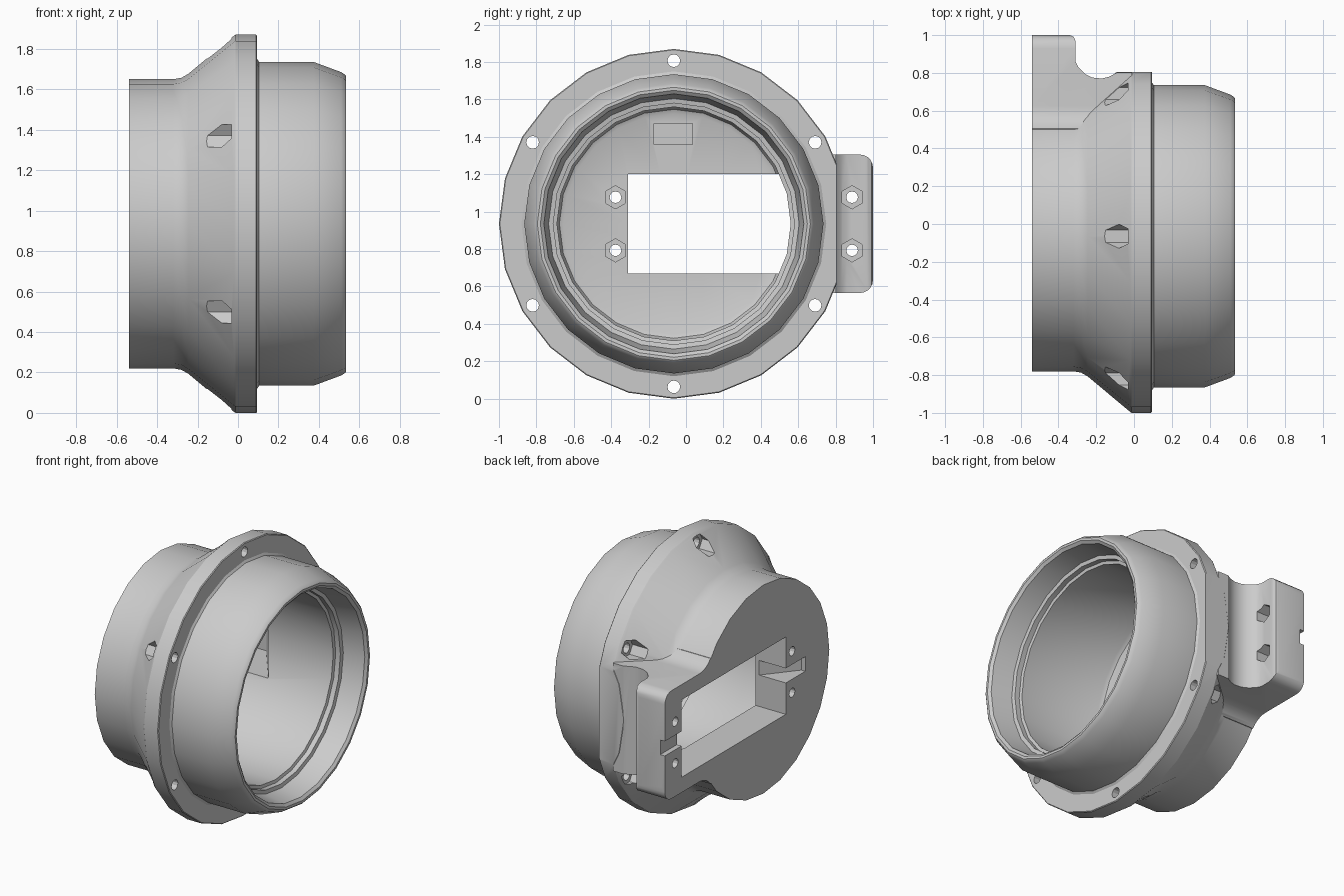
import bpy, bmesh
from math import sin, cos, pi, radians

if "Cube" in bpy.data.objects:
    bpy.data.objects.remove(bpy.data.objects["Cube"])

CY, CZ = -0.065, 0.935      # the round body turns about this line along x
SEG = 24


def finish(bm, name):
    bmesh.ops.recalc_face_normals(bm, faces=bm.faces)
    me = bpy.data.meshes.new(name)
    bm.to_mesh(me)
    bm.free()
    ob = bpy.data.objects.new(name, me)
    bpy.context.collection.objects.link(ob)
    return ob


def revolve(name, profile):
    """Spin an (x, radius) profile around the body axis."""
    bm = bmesh.new()
    vs = [bm.verts.new((x, CY, CZ + r)) for x, r in profile]
    es = [bm.edges.new(p) for p in zip(vs, vs[1:])]
    bmesh.ops.spin(bm, geom=vs + es, cent=(0, CY, CZ), axis=(1, 0, 0),
                   angle=2 * pi, steps=SEG, use_duplicate=False)
    bmesh.ops.remove_doubles(bm, verts=bm.verts, dist=1e-4)
    return finish(bm, name)


def prism(name, pts, axis, lo, hi):
    """Extrude (y, z) points along x, or (x, y) points along z."""
    bm = bmesh.new()
    if axis == 'x':
        vs = [bm.verts.new((lo, a, b)) for a, b in pts]
        move = (hi - lo, 0, 0)
    else:
        vs = [bm.verts.new((a, b, lo)) for a, b in pts]
        move = (0, 0, hi - lo)
    face = bm.faces.new(vs)
    ext = bmesh.ops.extrude_face_region(bm, geom=[face])
    bmesh.ops.translate(bm, vec=move,
                        verts=[g for g in ext['geom'] if isinstance(g, bmesh.types.BMVert)])
    return finish(bm, name)


def box(name, x, y, z):
    return prism(name, [(y[0], z[0]), (y[1], z[0]), (y[1], z[1]), (y[0], z[1])], 'x', *x)


def arc(cy, cz, r, a0, a1, n):
    return [(cy + r * cos(radians(a0 + (a1 - a0) * i / n)),
             cz + r * sin(radians(a0 + (a1 - a0) * i / n))) for i in range(n + 1)]


def post(y, z, r, n, x0, x1, turn=0):
    return prism("hole_cutter", arc(y, z, r, turn, turn + 360, n)[:-1], 'x', x0, x1)


def combine(ob, other, op):
    m = ob.modifiers.new(op, 'BOOLEAN')
    m.operation, m.object, m.solver = op, other, 'EXACT'
    bpy.context.view_layer.objects.active = ob
    bpy.ops.object.modifier_apply(modifier=m.name)
    bpy.data.objects.remove(other)


# round body: back drum, flared cone, flange, front collar
housing = revolve("housing", [
    (-0.54, 0), (-0.54, 0.715), (-0.32, 0.715), (-0.28, 0.722), (-0.245, 0.742),
    (-0.02, 0.93), (-0.012, 0.935), (0.09, 0.935), (0.095, 0.93), (0.095, 0.815),
    (0.105, 0.80), (0.375, 0.80), (0.51, 0.75), (0.53, 0.737), (0.535, 0.73), (0.535, 0)])
combine(housing, box("flat_cutter", (-0.4, 0.3), (0.805, 1.2), (-0.2, 2)), 'DIFFERENCE')

# side tab: rounded outline blended into the drum, shaped by a side profile
half, fil = 0.37, 0.15
fy = CY + ((0.715 + fil) ** 2 - (half + fil) ** 2) ** 0.5
upper = arc(0.93, CZ + half - 0.07, 0.07, 0, 90, 5) + arc(fy, CZ + half + fil, fil, 270, 217, 6)
lower = [(y, 2 * CZ - z) for y, z in reversed(upper)]
tab = prism("tab", upper + [(0.35, CZ + 0.4), (0.35, CZ - 0.4)] + lower, 'x', -0.54, 0.0)
side = prism("tab_profile", [
    (-0.6, 0.3), (-0.6, 1.0), (-0.34, 1.0), (-0.32, 0.992), (-0.31, 0.97), (-0.31, 0.86),
    (-0.295, 0.83), (-0.26, 0.795), (-0.22, 0.775), (-0.17, 0.77), (-0.13, 0.78),
    (-0.09, 0.803), (-0.01, 0.803), (-0.01, 0.3)], 'z', 0, 2)
combine(tab, side, 'INTERSECT')
combine(housing, tab, 'UNION')

# open bore with stepped mouth and rounded floor edge
combine(housing, revolve("bore_cutter", [
    (-0.31, 0), (-0.31, 0.59), (-0.30, 0.612), (-0.275, 0.625), (0.33, 0.625), (0.335, 0.645),
    (0.37, 0.645), (0.375, 0.67), (0.52, 0.695), (0.536, 0.715), (0.6, 0.715), (0.6, 0)]),
    'DIFFERENCE')

# rectangular opening, running out through the wall into the tab
combine(housing, prism("opening_cutter", [
    (-0.6, -0.31), (-0.6, 0.82), (-0.36, 0.82), (-0.12, 0.5), (-0.12, -0.31)],
    'z', 0.67, 1.20), 'DIFFERENCE')

# cable ramp on one end of the opening and notch on the other
combine(housing, prism("ramp_cutter", [
    (-0.6, -0.52), (-0.51, -0.52), (-0.33, -0.30), (-0.6, -0.30)],
    'z', CZ - 0.05, CZ + 0.05), 'DIFFERENCE')
combine(housing, box("notch_cutter", (-0.6, -0.505), (0.8, 1.1), (CZ - 0.05, CZ + 0.05)),
        'DIFFERENCE')

# plain label recess in the floor
combine(housing, box("label_cutter", (-0.32, -0.25), (-0.17, 0.035), (1.36, 1.47)), 'DIFFERENCE')

# mounting screws with nut pockets beside the opening
for y in (-0.377, 0.888):
    for z in (CZ - 0.142, CZ + 0.142):
        combine(housing, post(y, z, 0.031, 12, -0.6, -0.2), 'DIFFERENCE')
        combine(housing, post(y, z, 0.062, 6, -0.41, -0.22, 90), 'DIFFERENCE')

# six flange screws with nut pockets in the cone
for deg in range(30, 390, 60):
    y, z = CY + 0.872 * cos(radians(deg)), CZ + 0.872 * sin(radians(deg))
    combine(housing, post(y, z, 0.034, 12, -0.2, 0.2), 'DIFFERENCE')
    combine(housing, post(y, z, 0.064, 6, -0.26, -0.033), 'DIFFERENCE')

bpy.ops.object.select_all(action='DESELECT')
housing.select_set(True)
bpy.context.view_layer.objects.active = housing
bpy.ops.object.shade_smooth_by_angle(angle=radians(28))
